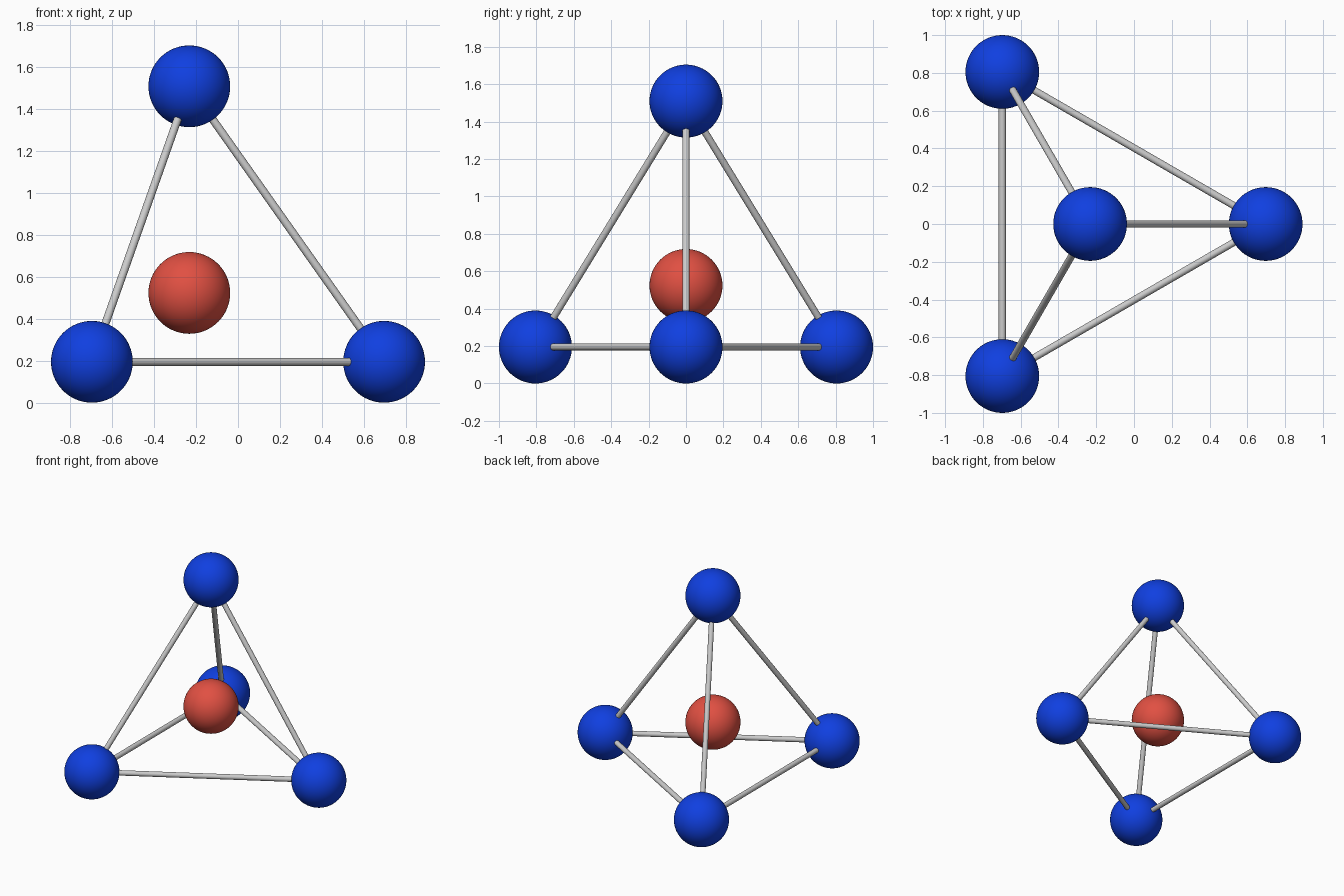
import bpy
from math import sqrt, radians
from itertools import combinations
from mathutils import Vector

if "Cube" in bpy.data.objects:
    bpy.data.objects.remove(bpy.data.objects["Cube"])

BALL_R = 0.195
ROD_R = 0.019
HALF = 1 - BALL_R                 # half the tetrahedron edge
EDGE = 2 * HALF
CIRC = EDGE / sqrt(3)             # base triangle circumradius
HEIGHT = EDGE * sqrt(2 / 3)
CX = -CIRC / 4                    # centroid shift that centres the model in x


def material(name, rgb):
    m = bpy.data.materials.new(name)
    m.diffuse_color = (*rgb, 1)
    m.use_nodes = True
    m.node_tree.nodes["Principled BSDF"].inputs["Base Color"].default_value = m.diffuse_color
    return m


def ball(name, loc, mat):
    bpy.ops.mesh.primitive_uv_sphere_add(segments=64, ring_count=32, radius=BALL_R, location=loc)
    o = bpy.context.object
    o.name = name
    o.data.materials.append(mat)
    bpy.ops.object.shade_smooth()


def rod(name, a, b):
    d = b - a
    bpy.ops.mesh.primitive_cylinder_add(vertices=32, radius=ROD_R, depth=d.length, location=(a + b) / 2)
    o = bpy.context.object
    o.name = name
    o.rotation_mode = 'QUATERNION'
    o.rotation_quaternion = d.to_track_quat('Z', 'Y')
    bpy.ops.object.shade_smooth_by_angle(angle=radians(40))


blue = material("blue", (0.005, 0.05, 0.75))
red = material("red", (0.75, 0.08, 0.055))

# Corner balls of the regular tetrahedron
corners = {
    "right": Vector((CX + CIRC, 0, BALL_R)),
    "back_left": Vector((CX - CIRC / 2, HALF, BALL_R)),
    "front_left": Vector((CX - CIRC / 2, -HALF, BALL_R)),
    "top": Vector((CX, 0, BALL_R + HEIGHT)),
}
for name, p in corners.items():
    ball(f"corner_ball_{name}", p, blue)

# Centre ball, floating at the centroid
ball("centre_ball", sum(corners.values(), Vector()) / 4, red)

# Rods along all six edges
for (n1, p1), (n2, p2) in combinations(corners.items(), 2):
    rod(f"rod_{n1}_to_{n2}", p1, p2)
